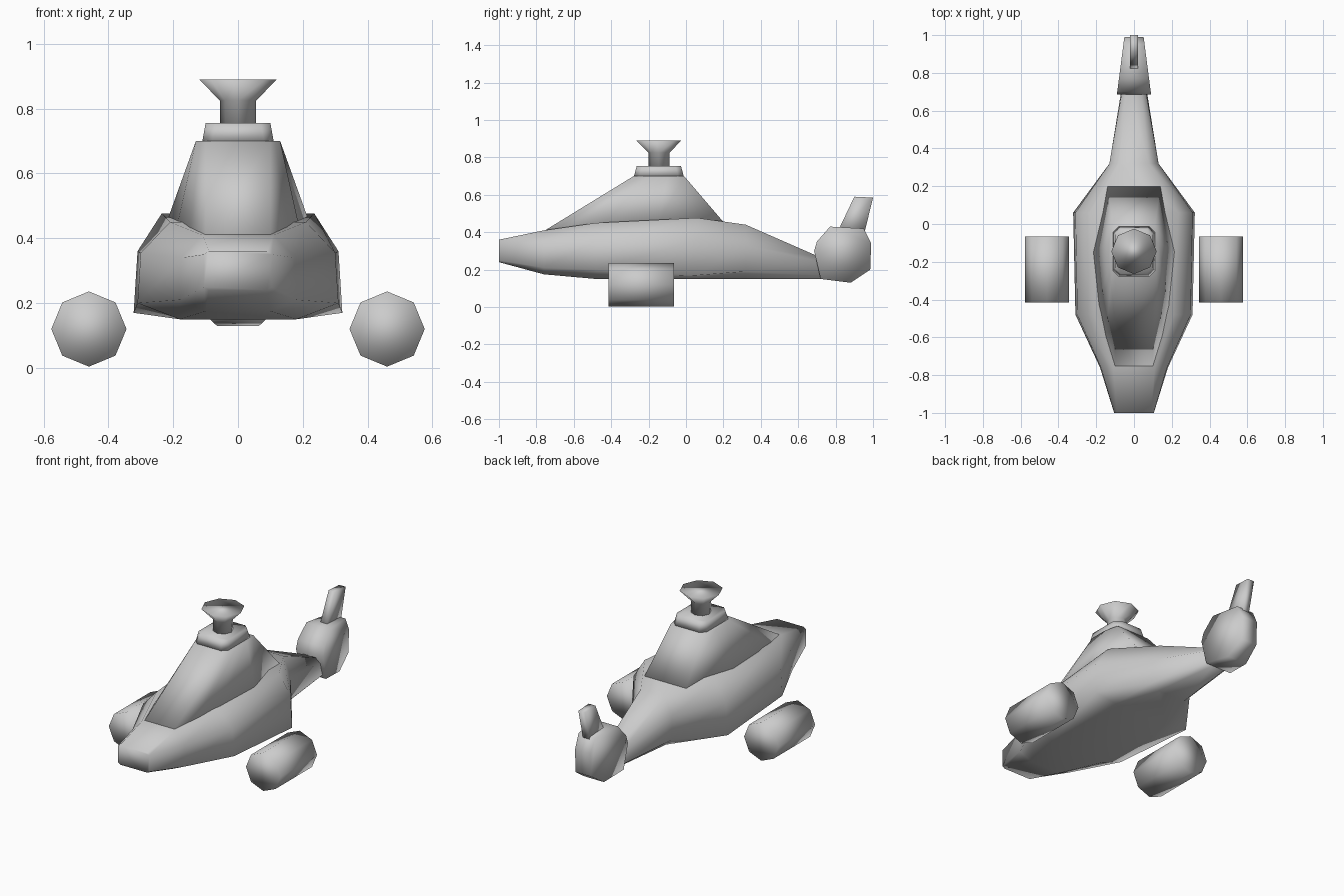
import bpy
from math import cos, sin, pi

default_cube = bpy.data.objects.get("Cube")
if default_cube:
    bpy.data.objects.remove(default_cube, do_unlink=True)

grey = bpy.data.materials.new("light grey")
grey.use_nodes = True
colour = (0.6, 0.6, 0.6, 1)
grey.diffuse_color = colour
grey.node_tree.nodes["Principled BSDF"].inputs["Base Color"].default_value = colour


def loft(name, rings):
    """Skin a row of closed rings and cap both ends, smooth shaded."""
    n = len(rings[0])
    verts = [p for ring in rings for p in ring]
    faces = [tuple(range(n))[::-1], tuple(range(len(verts) - n, len(verts)))]
    for r in range(len(rings) - 1):
        for i in range(n):
            j = (i + 1) % n
            faces.append((r * n + i, r * n + j, r * n + n + j, r * n + n + i))
    mesh = bpy.data.meshes.new(name)
    mesh.from_pydata(verts, [], faces)
    mesh.materials.append(grey)
    obj = bpy.data.objects.new(name, mesh)
    bpy.context.collection.objects.link(obj)
    bpy.ops.object.select_all(action='DESELECT')
    obj.select_set(True)
    bpy.context.view_layer.objects.active = obj
    bpy.ops.object.mode_set(mode='EDIT')
    bpy.ops.mesh.select_all(action='SELECT')
    bpy.ops.mesh.normals_make_consistent(inside=False)
    bpy.ops.object.mode_set(mode='OBJECT')
    bpy.ops.object.shade_smooth()
    return obj


def mirrored(half):
    """Close a half outline by mirroring it across x."""
    return half + [(-x, y, z) for x, y, z in reversed(half)]


def circle(radius, sides=8):
    return [(radius * cos(2 * pi * i / sides), radius * sin(2 * pi * i / sides))
            for i in range(sides)]


# Hull: y, bottom, lower edge, upper edge and shoulder as (x, z)
sections = [
    (-1.0, (.09, .24), (.105, .25), (.105, .35), (.09, .36)),
    (-.76, (.10, .175), (.18, .21), (.175, .34), (.11, .41)),
    (-.48, (.18, .15), (.31, .2), (.3, .355), (.21, .45)),
    (.06, (.18, .15), (.322, .17), (.31, .36), (.235, .477)),
    (.32, (.09, .15), (.13, .19), (.13, .33), (.08, .44)),
    (.72, (.04, .15), (.065, .17), (.06, .24), (.035, .265)),
]
loft("hull", [mirrored([(x, y, z) for x, z in pts]) for y, *pts in sections])

# Canopy: base outline and flat roof outline
base = [(.1, -.77, .4), (.155, -.65, .39), (.19, -.45, .43),
        (.22, -.15, .45), (.14, .2, .455)]
roof = [(.1, -.28, .7), (.115, -.24, .7), (.13, -.2, .7),
        (.13, -.1, .7), (.11, -.01, .7)]
loft("canopy", [mirrored(base), mirrored(roof)])

# Roof mount: tapered block with chamfered corners
mount_y = -.145


def block_ring(half_x, half_y, cut, z):
    quarter = [(half_x - cut, -half_y), (half_x, cut - half_y),
               (half_x, half_y - cut), (half_x - cut, half_y)]
    return mirrored([(x, mount_y + y, z) for x, y in quarter])


loft("roof_mount", [block_ring(.11, .133, .03, .7),
                    block_ring(.1, .118, .03, .755)])

# Dish on a short stem
loft("roof_dish", [[(x, mount_y + y, z) for x, y in circle(r)]
                   for r, z in ((.056, .75), (.056, .825), (.12, .89))])

# Side pods
for side, name in ((1, "left_pod"), (-1, "right_pod")):
    loft(name, [[(side * .46 + x, y, .12 + z) for x, z in circle(.116)]
                for y in (-.415, -.065)])

# Tail housing: side outline, narrowing towards the back
tail = [(.72, .15), (.685, .3), (.7, .35), (.77, .43), (.95, .42),
        (.99, .34), (.985, .2), (.88, .13)]
loft("tail_housing", [[(s * (.09 - .13 * (y - .69)), y, z) for y, z in tail]
                      for s in (-1, 1)])

# Tail fin
fin = [(.8, .38), (.9, .59), (1.0, .585), (.95, .38)]
loft("tail_fin", [[(s * .022, y, z) for y, z in fin] for s in (-1, 1)])
